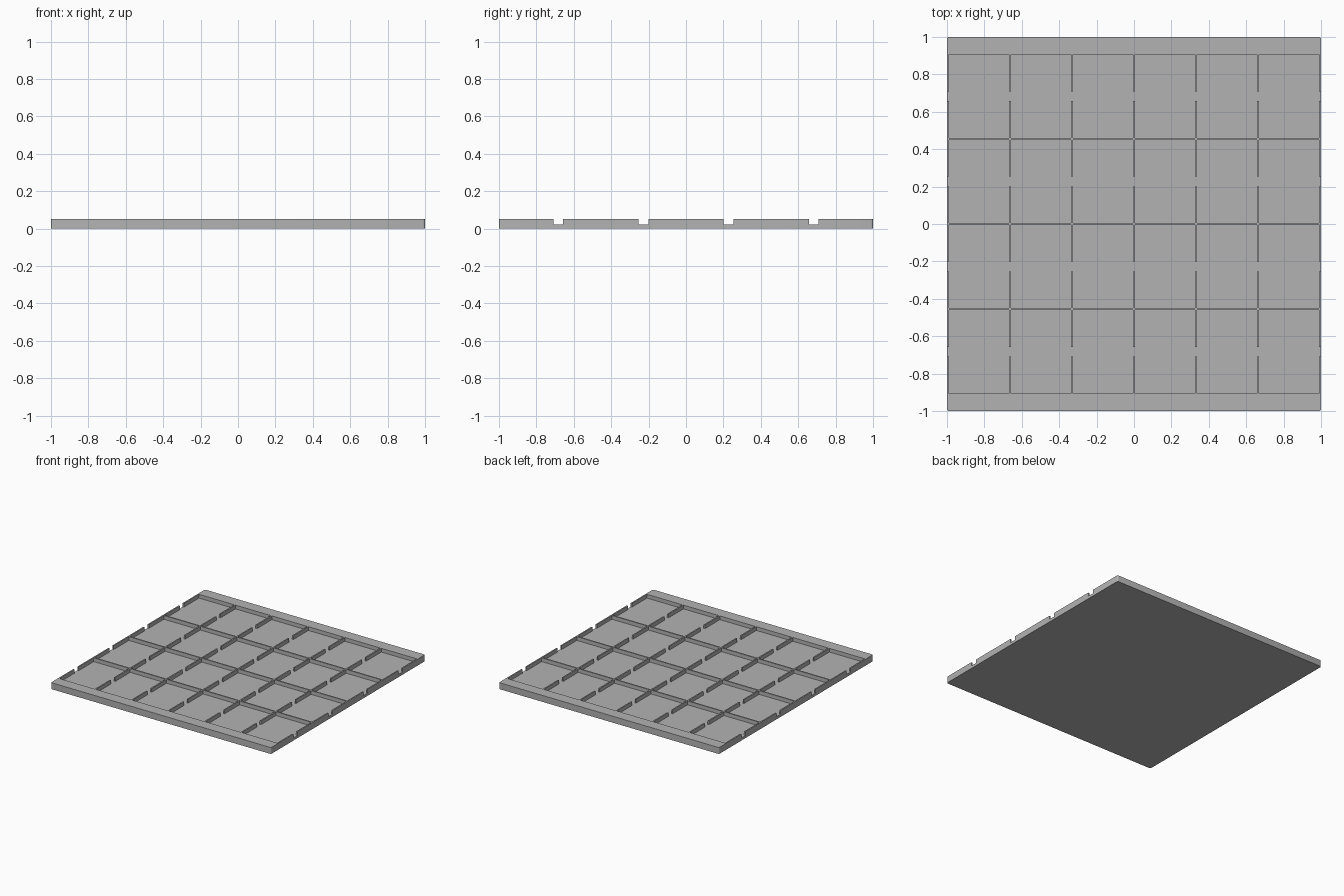
import bpy
import bmesh

old = bpy.data.objects.get("Cube")
if old:
    bpy.data.objects.remove(old, do_unlink=True)

HEIGHT, FLOOR = 0.053, 0.022
WALL = 0.011                      # divider thickness
COLS, ROWS = 6, 4
PITCH_X = (2 - WALL) / COLS
PITCH_Y = 0.4555
NOTCH = 0.053                     # width of the gap in each divider
CORNER = 0.01

grey = bpy.data.materials.new("grey plastic")
grey.use_nodes = True
colour = (0.45, 0.45, 0.45, 1)
grey.diffuse_color = colour
grey.node_tree.nodes["Principled BSDF"].inputs["Base Color"].default_value = colour


def make_object(name, bm):
    bmesh.ops.recalc_face_normals(bm, faces=bm.faces)
    mesh = bpy.data.meshes.new(name)
    bm.to_mesh(mesh)
    bm.free()
    mesh.materials.append(grey)
    obj = bpy.data.objects.new(name, mesh)
    bpy.context.collection.objects.link(obj)
    return obj


def prism(name, outline, z0, z1):
    bm = bmesh.new()
    face = bm.faces.new([bm.verts.new((x, y, z0)) for x, y in outline])
    ext = bmesh.ops.extrude_face_region(bm, geom=[face])
    top = [v for v in ext["geom"] if isinstance(v, bmesh.types.BMVert)]
    bmesh.ops.translate(bm, verts=top, vec=(0, 0, z1 - z0))
    return make_object(name, bm)


# Solid tray block with softly rounded upright corners
bm = bmesh.new()
bmesh.ops.create_cube(bm, size=1)
bmesh.ops.scale(bm, verts=bm.verts, vec=(2, 2, HEIGHT))
bmesh.ops.translate(bm, verts=bm.verts, vec=(0, 0, HEIGHT / 2))
uprights = [e for e in bm.edges
            if abs(e.verts[0].co.z - e.verts[1].co.z) > HEIGHT / 2]
bmesh.ops.bevel(bm, geom=uprights, offset=CORNER, segments=4, profile=0.5,
                affect='EDGES')
tray = make_object("tray", bm)

# Each row is one pocket: six cells joined by notches through the dividers
for row in range(ROWS):
    yc = (row - (ROWS - 1) / 2) * PITCH_Y
    cell, gap = (PITCH_Y - WALL) / 2, NOTCH / 2
    upper = [(-1.1, gap)]
    for col in range(COLS):
        xc = (col - (COLS - 1) / 2) * PITCH_X
        x0, x1 = xc - (PITCH_X - WALL) / 2, xc + (PITCH_X - WALL) / 2
        upper += [(x0, gap), (x0, cell), (x1, cell), (x1, gap)]
    upper.append((1.1, gap))
    lower = [(x, -y) for x, y in reversed(upper)]
    outline = [(x, yc + y) for x, y in upper + lower]
    cutter = prism("row_cutter", outline, FLOOR, HEIGHT + 0.1)
    cutter.hide_render = True

    cut = tray.modifiers.new("row pocket", 'BOOLEAN')
    cut.operation = 'DIFFERENCE'
    cut.solver = 'EXACT'
    cut.object = cutter
    bpy.context.view_layer.objects.active = tray
    bpy.ops.object.modifier_apply(modifier=cut.name)
    bpy.data.objects.remove(cutter, do_unlink=True)

# Smooth the corners while keeping the walls crisp
bpy.ops.object.select_all(action='DESELECT')
tray.select_set(True)
bpy.context.view_layer.objects.active = tray
bpy.ops.object.shade_smooth_by_angle()
